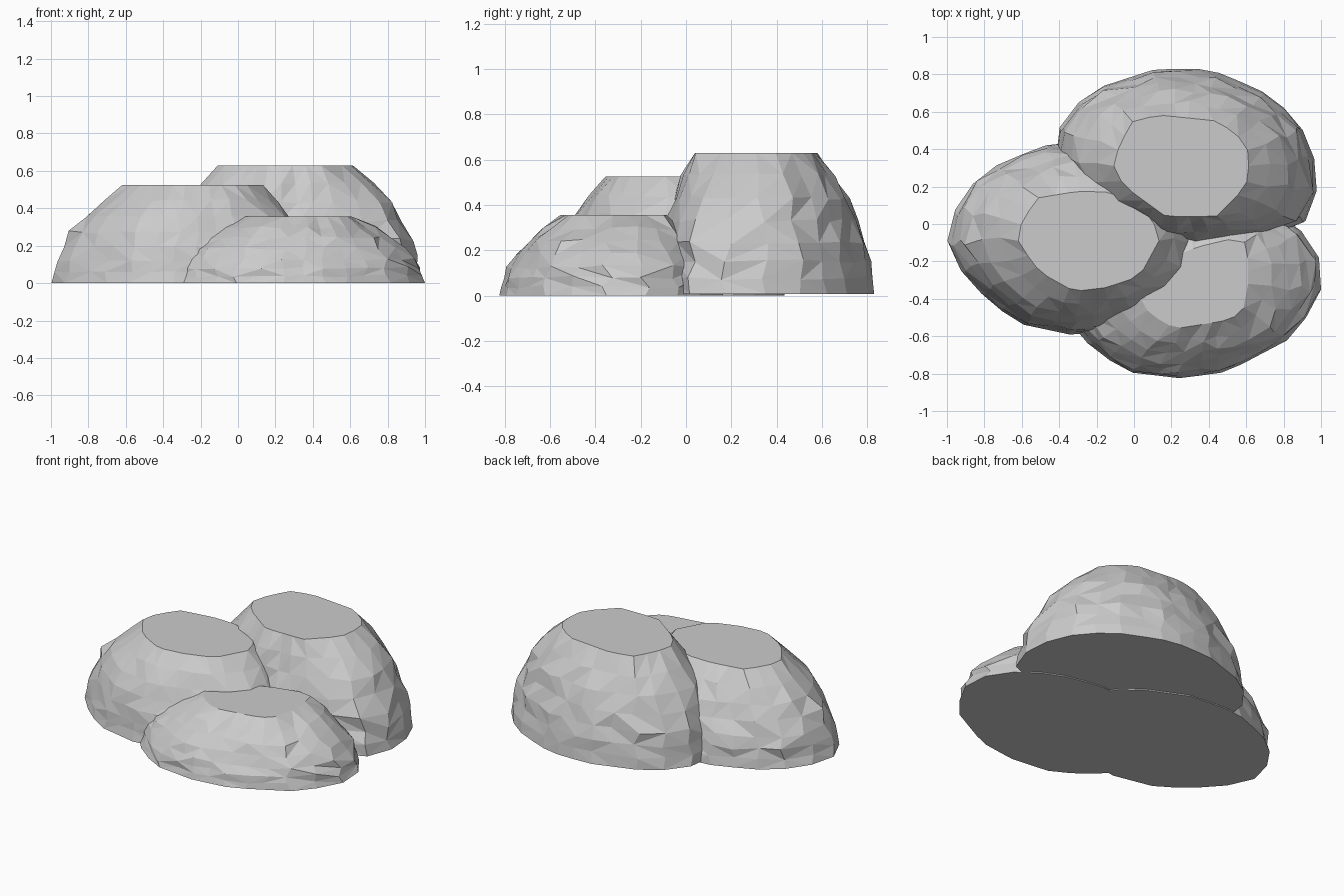
import bpy, bmesh, math, random

if "Cube" in bpy.data.objects:
    bpy.data.objects.remove(bpy.data.objects["Cube"])

SIDES = 26
# (height fraction, inward blend from foot outline to rim outline)
PROFILE = [(0, 0), (.11, .02), (.23, .06), (.36, .14), (.52, .27),
           (.68, .44), (.84, .69), (1, 1)]


def radius_at(outline, c, ang):
    # distance from c to the closed outline along a given direction
    dx, dy = math.cos(ang), math.sin(ang)
    best = 0
    for (x1, y1), (x2, y2) in zip(outline, outline[1:] + outline[:1]):
        ex, ey = x2 - x1, y2 - y1
        den = dx * ey - dy * ex
        if abs(den) < 1e-9:
            continue
        px, py = x1 - c[0], y1 - c[1]
        t = (px * ey - py * ex) / den
        s = (px * dy - py * dx) / den
        if t > 0 and -1e-6 <= s <= 1 + 1e-6:
            best = max(best, t)
    return best


def rock(name, foot, rim, foot_c, rim_c, base, height, seed):
    rng = random.Random(seed)
    bm = bmesh.new()
    rings = []
    last = len(PROFILE) - 1
    for k, (h, f) in enumerate(PROFILE):
        ring = []
        for i in range(SIDES):
            a = 2 * math.pi * i / SIDES
            inner = 0 < k < last
            if inner:
                a += rng.uniform(-.04, .04)
            r0, r1 = radius_at(foot, foot_c, a), radius_at(rim, rim_c, a)
            c, s = math.cos(a), math.sin(a)
            x = (foot_c[0] + r0 * c) * (1 - f) + (rim_c[0] + r1 * c) * f
            y = (foot_c[1] + r0 * s) * (1 - f) + (rim_c[1] + r1 * s) * f
            z = base + h * (height - base)
            if inner:
                d = rng.uniform(-.018, .014) if k > 1 else rng.uniform(-.01, 0)
                x, y = x + d * c, y + d * s
                z += rng.uniform(-.008, .008)
            ring.append(bm.verts.new((x, y, z)))
        rings.append(ring)
    # faceted sides, diagonals picked at random
    for lo, hi in zip(rings, rings[1:]):
        for i in range(SIDES):
            j = (i + 1) % SIDES
            if rng.random() < .5:
                bm.faces.new((lo[i], lo[j], hi[j]))
                bm.faces.new((lo[i], hi[j], hi[i]))
            else:
                bm.faces.new((lo[i], lo[j], hi[i]))
                bm.faces.new((lo[j], hi[j], hi[i]))
    # flat top and underside
    bm.faces.new(rings[-1])
    bm.faces.new(rings[0][::-1])
    bmesh.ops.recalc_face_normals(bm, faces=bm.faces)
    me = bpy.data.meshes.new(name)
    bm.to_mesh(me)
    bm.free()
    ob = bpy.data.objects.new(name, me)
    bpy.context.collection.objects.link(ob)
    return ob


# tallest rock, back right, its underside slightly raised
rock("tall_rock",
     [(.985, .2), (.985, .27), (.95, .4), (.87, .57), (.67, .72), (.4, .83),
      (.12, .83), (-.25, .71), (-.41, .5), (-.42, .3), (-.25, .06),
      (.05, -.1), (.3, -.13), (.6, -.09), (.9, -.03)],
     [(.62, .37), (.58, .45), (.45, .55), (.16, .58), (0, .56), (-.08, .42),
      (-.11, .3), (-.05, .2), (.17, .04), (.44, .04), (.6, .2)],
     (.28, .35), (.26, .31), .008, .63, 3)

# middle rock, left
rock("middle_rock",
     [(-1, -.1), (-.95, .1), (-.81, .28), (-.63, .36), (-.42, .44),
      (-.1, .42), (.25, .26), (.42, 0), (.4, -.25), (.1, -.5), (-.3, -.6),
      (-.63, -.53), (-.9, -.3)],
     [(-.62, -.1), (-.6, .02), (-.51, .14), (-.3, .175), (-.12, .17),
      (.05, .08), (.15, -.06), (.03, -.28), (-.15, -.34), (-.32, -.36),
      (-.5, -.26)],
     (-.28, -.09), (-.25, -.09), 0, .525, 8)

# low rock, front right
rock("low_rock",
     [(1, -.21), (1, -.36), (.95, -.45), (.86, -.6), (.5, -.79), (.25, -.825),
      (-.05, -.79), (-.31, -.59), (-.42, -.4), (-.3, -.12), (.1, .13),
      (.4, .17), (.7, .1), (.88, -.02), (.97, -.13)],
     [(.61, -.2), (.61, -.32), (.58, -.48), (.47, -.52), (.22, -.56),
      (.08, -.48), (.01, -.35), (.08, -.22), (.35, -.12), (.52, -.08),
      (.6, -.1)],
     (.3, -.35), (.34, -.32), 0, .355, 14)
